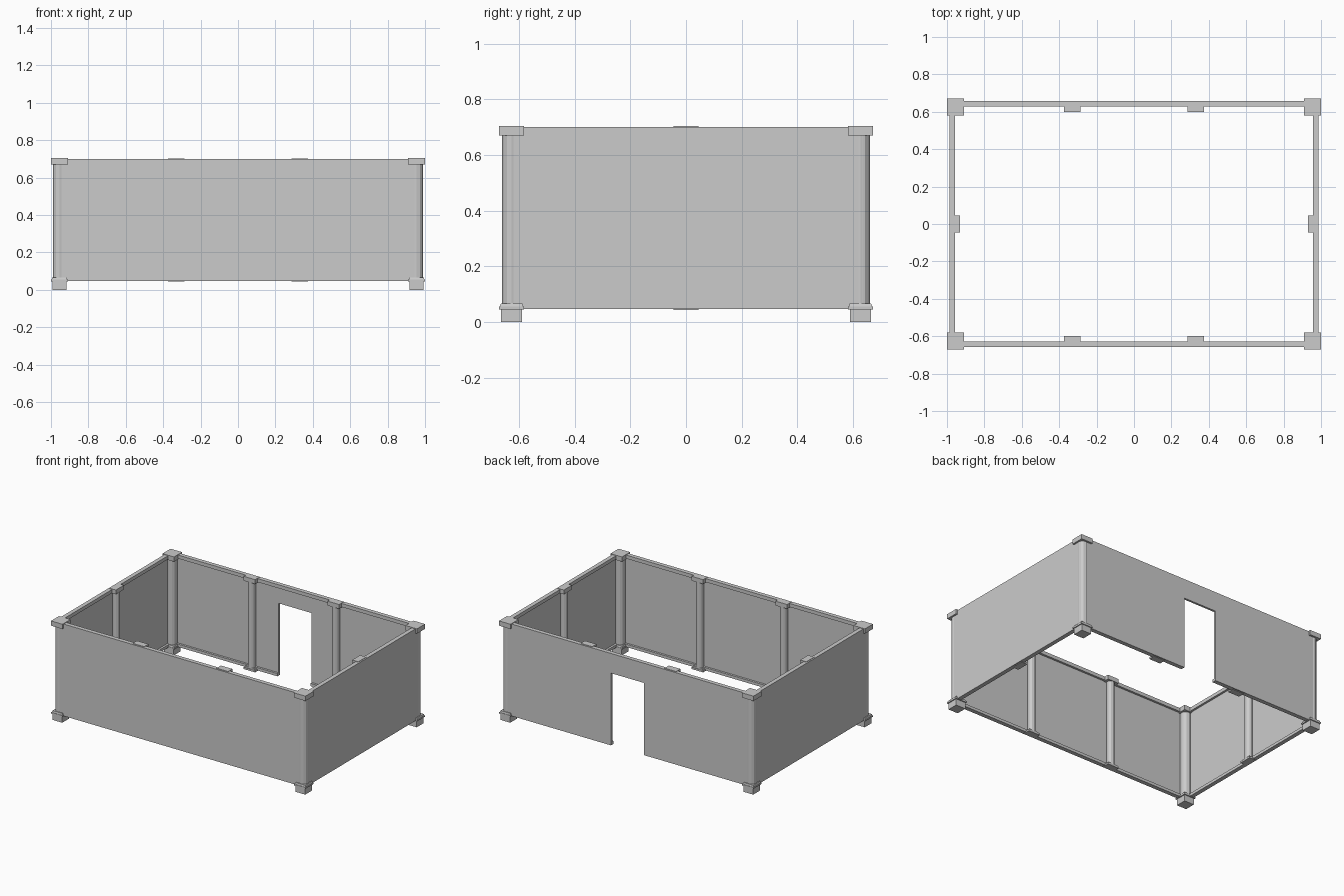
import bpy, bmesh, math
from mathutils import Matrix

if "Cube" in bpy.data.objects:
    bpy.data.objects.remove(bpy.data.objects["Cube"])

Z0, Z1 = 0.047, 0.70          # wall bottom and top
DOOR, DOOR_TOP = 0.13, 0.56   # door half width and height


def finish(name, bm):
    bmesh.ops.recalc_face_normals(bm, faces=bm.faces)
    me = bpy.data.meshes.new(name)
    bm.to_mesh(me)
    bm.free()
    ob = bpy.data.objects.new(name, me)
    bpy.context.collection.objects.link(ob)
    return ob


def add_box(bm, x0, x1, y0, y1, z0, z1, top=1.0):
    """Box between limits; top < 1 tapers the upper face."""
    c = ((x0 + x1) / 2, (y0 + y1) / 2, (z0 + z1) / 2)
    vs = bmesh.ops.create_cube(bm, size=1)["verts"]
    for v in vs:
        k = top if v.co.z > 0 else 1.0
        v.co.x = c[0] + v.co.x * (x1 - x0) * k
        v.co.y = c[1] + v.co.y * (y1 - y0) * k
        v.co.z = c[2] + v.co.z * (z1 - z0)


def add_post(bm, x, y, r, z0, z1, n=12):
    bmesh.ops.create_cone(bm, cap_ends=True, segments=n, radius1=r, radius2=r,
                          depth=z1 - z0,
                          matrix=Matrix.Translation((x, y, (z0 + z1) / 2)))


def wall(name, half, dist, angle, mids, door=False):
    """Wall along local x, outer face at local y = -dist, turned into place."""
    out, inn = -dist, -dist + 0.03
    bm = bmesh.new()
    spans = [(-half, -DOOR), (DOOR, half)] if door else [(-half, half)]
    for a, b in spans:
        add_box(bm, a, b, out, out + 0.015, Z0, Z1)          # panel
        add_box(bm, a, b, out + 0.015, inn, Z0, Z0 + 0.02)   # bottom rail
    if door:
        add_box(bm, -DOOR, DOOR, out, out + 0.015, DOOR_TOP, Z1)
    add_box(bm, -half, half, out + 0.015, inn, Z1 - 0.025, Z1)  # top rail
    bm.transform(Matrix.Rotation(angle, 4, 'Z'))
    finish(name + "_wall", bm)

    # intermediate posts with caps and base collars on the inner face
    for i, x in enumerate(mids):
        bm = bmesh.new()
        add_post(bm, x, inn - 0.001, 0.026, Z0, Z1 - 0.01)
        add_box(bm, x - 0.045, x + 0.045, out + 0.01, inn + 0.028, Z1 - 0.028, Z1 + 0.003)
        add_box(bm, x - 0.045, x + 0.045, out + 0.01, inn + 0.028, Z0 - 0.003, Z0 + 0.01)
        add_box(bm, x - 0.04, x + 0.04, out + 0.01, inn + 0.024, Z0 + 0.01, Z0 + 0.018, 0.92)
        bm.transform(Matrix.Rotation(angle, 4, 'Z'))
        finish(f"{name}_mid_post_{i + 1}", bm)


# walls, with a doorway in the back
wall("front", 0.965, 0.657, 0, (-0.33, 0.33))
wall("right", 0.635, 0.987, math.pi / 2, (0,))
wall("back", 0.965, 0.657, math.pi, (-0.33, 0.33), door=True)
wall("left", 0.635, 0.987, -math.pi / 2, (0,))

# corner posts with feet, collars and caps
for sx, side in ((-1, "left"), (1, "right")):
    for sy, end in ((-1, "front"), (1, "back")):
        x, y = sx * 0.955, sy * 0.626
        bm = bmesh.new()
        add_post(bm, x, y, 0.034, 0.04, Z1 - 0.01)
        add_box(bm, x - 0.038, x + 0.038, y - 0.038, y + 0.038, 0, 0.047)
        add_box(bm, x - 0.045, x + 0.045, y - 0.045, y + 0.045, 0.045, 0.055)
        add_box(bm, x - 0.042, x + 0.042, y - 0.042, y + 0.042, 0.055, 0.066, 0.92)
        add_box(bm, x - 0.045, x + 0.045, y - 0.045, y + 0.045, Z1 - 0.03, Z1 + 0.004)
        finish(f"{end}_{side}_corner_post", bm)
